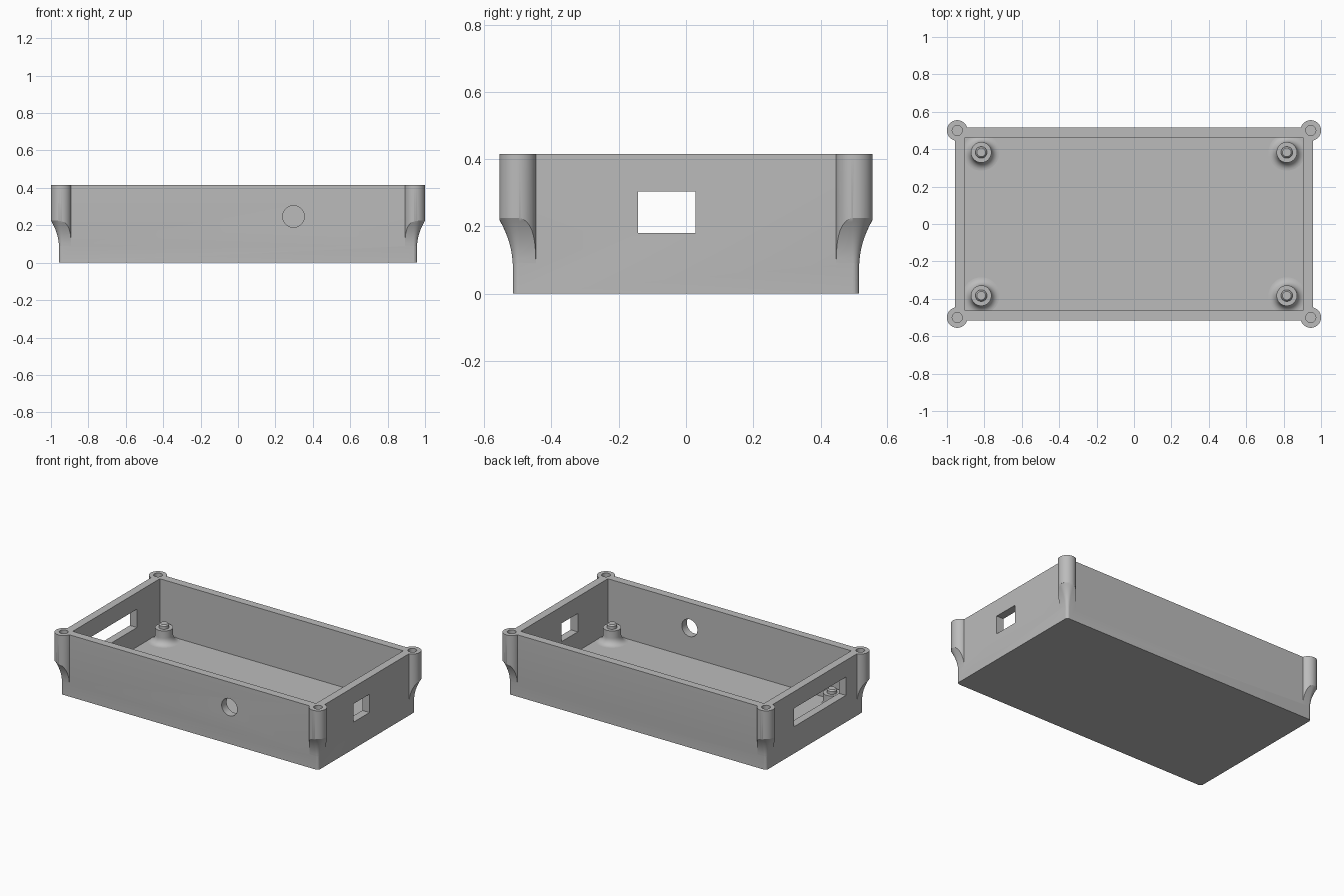
import bpy
import bmesh
from math import cos, sin, pi, radians

cube = bpy.data.objects.get("Cube")
if cube:
    bpy.data.objects.remove(cube, do_unlink=True)

grey = bpy.data.materials.new("grey plastic")
grey.use_nodes = True
grey.diffuse_color = (0.5, 0.5, 0.5, 1)
grey.node_tree.nodes["Principled BSDF"].inputs["Base Color"].default_value = (0.5, 0.5, 0.5, 1)

# Main dimensions
HX, HY, HEIGHT = 0.957, 0.515, 0.415
WALL, FLOOR, CORNER_R = 0.053, 0.05, 0.02
POST_X, POST_Y, POST_R = 0.945, 0.5, 0.055
CORNERS = [(sx, sy) for sx in (-1, 1) for sy in (-1, 1)]


def finish(bm, name):
    bmesh.ops.recalc_face_normals(bm, faces=bm.faces)
    mesh = bpy.data.meshes.new(name)
    bm.to_mesh(mesh)
    bm.free()
    mesh.materials.append(grey)
    obj = bpy.data.objects.new(name, mesh)
    bpy.context.collection.objects.link(obj)
    return obj


def loft(bm, rings):
    """Skin a stack of closed rings and cap both ends."""
    loops = [[bm.verts.new(p) for p in ring] for ring in rings]
    for a, b in zip(loops, loops[1:]):
        for i in range(len(a)):
            j = (i + 1) % len(a)
            bm.faces.new((a[i], a[j], b[j], b[i]))
    bm.faces.new(loops[0][::-1])
    bm.faces.new(loops[-1])


def rounded_ring(z, grow, steps=8):
    """Outline of the case, offset outwards by grow."""
    r = CORNER_R + grow
    ring = []
    for k, (sx, sy) in enumerate(((1, 1), (-1, 1), (-1, -1), (1, -1))):
        for i in range(steps + 1):
            a = (k + i / steps) * pi / 2
            ring.append((sx * (HX - CORNER_R) + r * cos(a),
                         sy * (HY - CORNER_R) + r * sin(a), z))
    return ring


def round_ring(x, y, z, r, n):
    return [(x + r * cos(2 * pi * i / n), y + r * sin(2 * pi * i / n), z) for i in range(n)]


def turned(name, spots, profile, n=48):
    """Lathe a (radius, z) profile about each vertical axis in spots."""
    bm = bmesh.new()
    for x, y in spots:
        loft(bm, [round_ring(x, y, z, r, n) for r, z in profile])
    return finish(bm, name)


def block(name, lo, hi):
    bm = bmesh.new()
    loft(bm, [[(lo[0], lo[1], z), (hi[0], lo[1], z), (hi[0], hi[1], z), (lo[0], hi[1], z)]
              for z in (lo[2], hi[2])])
    return finish(bm, name)


def combine(target, tool, operation):
    tool.hide_render = True
    mod = target.modifiers.new(operation.lower(), 'BOOLEAN')
    mod.operation, mod.solver, mod.object = operation, 'EXACT', tool
    bpy.context.view_layer.objects.active = target
    bpy.ops.object.modifier_apply(modifier=mod.name)
    bpy.data.objects.remove(tool, do_unlink=True)


def smooth(obj):
    bpy.ops.object.select_all(action='DESELECT')
    obj.select_set(True)
    bpy.context.view_layer.objects.active = obj
    bpy.ops.object.shade_smooth_by_angle(angle=radians(30))


# Outer shell with rounded upright corners
bm = bmesh.new()
loft(bm, [rounded_ring(0, 0), rounded_ring(HEIGHT, 0)])
case = finish(bm, "case")

# Corner screw posts, trimmed below by a concave flare that runs into the walls
post_spots = [(sx * POST_X, sy * POST_Y) for sx, sy in CORNERS]
posts = turned("corner_posts", post_spots, [(POST_R, 0.05), (POST_R, HEIGHT)], 64)
flare = [rounded_ring(0.02, -0.004), rounded_ring(0.08, -0.001)]
for i in range(1, 13):
    t = i / 12
    flare.append(rounded_ring(0.08 + 0.145 * t, 0.043 * t ** 2))
flare += [rounded_ring(0.226, 0.08), rounded_ring(HEIGHT + 0.1, 0.08)]
bm = bmesh.new()
loft(bm, flare)
combine(posts, finish(bm, "flare_cutter"), 'INTERSECT')
combine(case, posts, 'UNION')

# Hollow interior
IX, IY = HX - WALL, HY - WALL
combine(case, block("interior_cutter", (-IX, -IY, FLOOR), (IX, IY, HEIGHT + 0.1)), 'DIFFERENCE')

# Screw holes in the posts
combine(case, turned("screw_cutter", post_spots, [(0.027, 0.2), (0.027, HEIGHT + 0.05)], 32),
        'DIFFERENCE')

# End openings: a small one at +x and a wide one at -x
combine(case, block("small_port_cutter", (0.85, -0.143, 0.18), (1.1, 0.028, 0.303)), 'DIFFERENCE')
combine(case, block("wide_port_cutter", (-1.1, -0.33, 0.18), (-0.85, 0.22, 0.303)), 'DIFFERENCE')

# Round opening in the front wall
bm = bmesh.new()
loft(bm, [[(x, y, z) for x, z, _ in round_ring(0.297, 0.247, 0, 0.058, 48)]
          for y in (-0.6, -0.4)])
combine(case, finish(bm, "round_port_cutter"), 'DIFFERENCE')
smooth(case)

# Board standoffs: filleted foot, shoulder and a locating pin
foot = [(0.055 + 0.043 * (1 - sin(a)), FLOOR + 0.045 * (1 - cos(a)))
        for a in (i * pi / 16 for i in range(9))]
profile = ([(0.098, 0.03)] + foot +
           [(0.055, 0.143), (0.031, 0.143), (0.031, 0.163), (0.023, 0.171)])
for sx, sy in CORNERS:
    name = ("back" if sy > 0 else "front") + ("_left" if sx > 0 else "_right") + "_standoff"
    smooth(turned(name, [(sx * 0.817, sy * 0.383)], profile))
